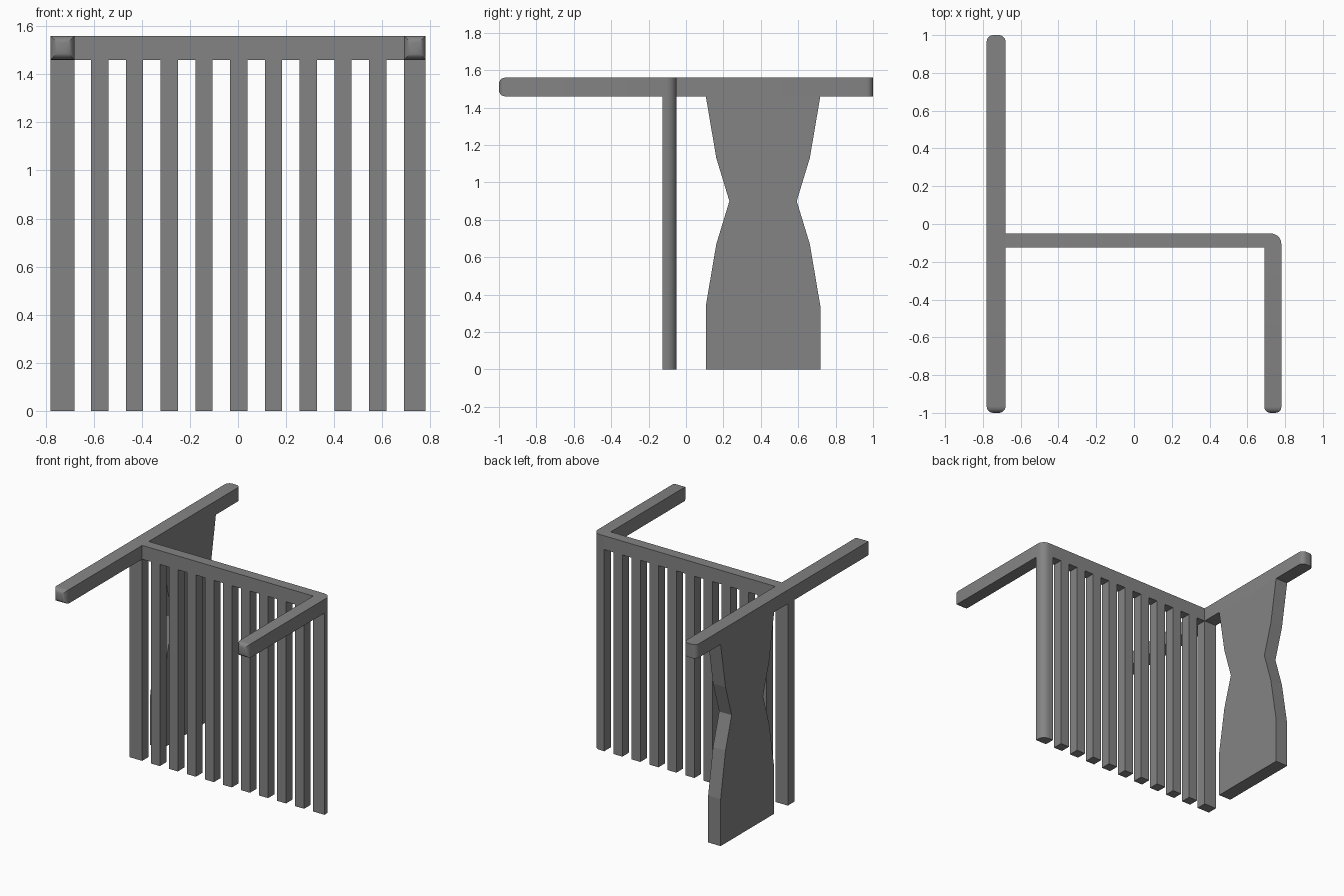
import bpy
import bmesh
import math

cube = bpy.data.objects.get("Cube")
if cube:
    bpy.data.objects.remove(cube, do_unlink=True)

# Single grey finish
grey = bpy.data.materials.new("plain grey")
grey.use_nodes = True
GREY = (0.23, 0.23, 0.23, 1)
grey.diffuse_color = GREY
grey.node_tree.nodes["Principled BSDF"].inputs["Base Color"].default_value = GREY


def finish(name, bm):
    bmesh.ops.recalc_face_normals(bm, faces=bm.faces)
    mesh = bpy.data.meshes.new(name)
    bm.to_mesh(mesh)
    bm.free()
    mesh.materials.append(grey)
    obj = bpy.data.objects.new(name, mesh)
    bpy.context.collection.objects.link(obj)
    bpy.ops.object.select_all(action="DESELECT")
    obj.select_set(True)
    bpy.context.view_layer.objects.active = obj
    bpy.ops.object.shade_smooth_by_angle(angle=math.radians(30))
    return obj


def box(name, x, y, z, rounding=()):
    """Box from ranges; rounding lists (edge test, radius) pairs."""
    bm = bmesh.new()
    bmesh.ops.create_cube(bm, size=1)
    for v in bm.verts:
        for axis, (low, high) in enumerate((x, y, z)):
            v.co[axis] = high if v.co[axis] > 0 else low
    for test, radius in rounding:
        edges = [e for e in bm.edges if test(*(v.co for v in e.verts))]
        bmesh.ops.bevel(bm, geom=edges, offset=radius, segments=5,
                        profile=0.5, affect="EDGES", clamp_overlap=True)
    return finish(name, bm)


def on_front(a, b):
    return max(a.y, b.y) < -0.999


def upright_at_back(a, b):
    return a.y > 0.999 and b.y > 0.999 and abs(a.z - b.z) > 0.05


def outer_corner(a, b):
    return min(a.x, b.x) > 0.77 and min(a.y, b.y) > -0.06 and abs(a.z - b.z) > 0.05


UNDER, TOP = 1.46, 1.56
RIGHT = (-0.78, -0.68)
LEFT = (0.69, 0.78)
SCREEN = (-0.125, -0.05)

# Top rails
box("long_rail", RIGHT, (-1, 1), (UNDER, TOP),
    [(on_front, 0.035), (upright_at_back, 0.035)])
box("short_rail", LEFT, (-1, SCREEN[1]), (UNDER, TOP),
    [(on_front, 0.032), (outer_corner, 0.055)])
box("cross_rail", (RIGHT[1], LEFT[0]), SCREEN, (UNDER, TOP))

# Posts and slats of the screen
box("right_post", RIGHT, SCREEN, (0, UNDER))
box("left_post", LEFT, SCREEN, (0, UNDER), [(outer_corner, 0.055)])
for i in range(-4, 5):
    centre = 0.003 + i * 0.1445
    box(f"slat_{i + 5}", (centre - 0.036, centre + 0.036), SCREEN, (0, UNDER))

# Waisted support panel, mirrored about its middle
middle = 0.412
half = [(0.306, 0), (0.306, 0.34), (0.25, 0.67), (0.18, 0.9), (0.25, 1.13), (0.306, UNDER)]
outline = [(middle + w, z) for w, z in half] + [(middle - w, z) for w, z in reversed(half)]
bm = bmesh.new()
face = bm.faces.new([bm.verts.new((RIGHT[0], y, z)) for y, z in outline])
side = bmesh.ops.extrude_face_region(bm, geom=[face])
moved = [g for g in side["geom"] if isinstance(g, bmesh.types.BMVert)]
bmesh.ops.translate(bm, verts=moved, vec=(RIGHT[1] - RIGHT[0], 0, 0))
panel = finish("support_panel", bm)
for polygon in panel.data.polygons:
    polygon.use_smooth = False
